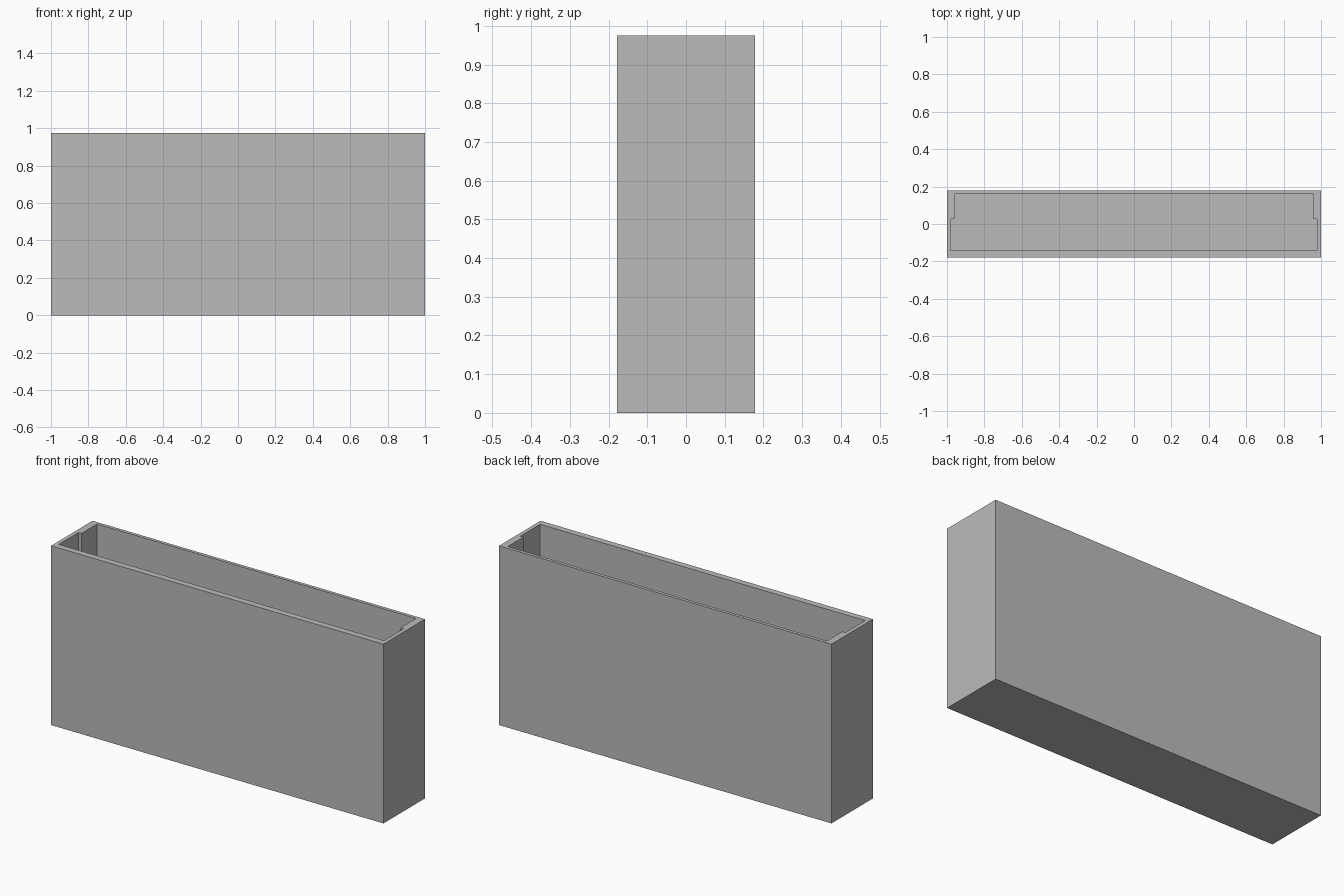
import bpy, bmesh

if "Cube" in bpy.data.objects:
    bpy.data.objects.remove(bpy.data.objects["Cube"], do_unlink=True)

HEIGHT, FLOOR = 0.975, 0.03
HALF_W, HALF_D = 1.0, 0.178

# Outer outline, and cavity outline that steps inward towards the back
outer = [(-HALF_W, -HALF_D), (HALF_W, -HALF_D), (HALF_W, HALF_D), (-HALF_W, HALF_D)]
right_half = [(0.978, -0.143), (0.978, 0.027), (0.96, 0.027), (0.96, 0.16)]
inner = right_half + [(-x, y) for x, y in reversed(right_half)]

bm = bmesh.new()


def ring(points, z):
    return [bm.verts.new((x, y, z)) for x, y in points]


def walls(points, z_low):
    """Walls running down from the rim, closed by a flat base."""
    top, low = ring(points, HEIGHT), ring(points, z_low)
    n = len(points)
    for i in range(n):
        j = (i + 1) % n
        bm.faces.new((low[i], low[j], top[j], top[i]))
    bm.faces.new(low)
    return [bm.edges.get((top[i], top[(i + 1) % n])) for i in range(n)]


# Outer shell, cavity and the flat rim between them
rim_edges = walls(outer, 0) + walls(inner, FLOOR)
bmesh.ops.triangle_fill(bm, edges=rim_edges, use_beauty=True, normal=(0, 0, 1))
bmesh.ops.recalc_face_normals(bm, faces=bm.faces)

mesh = bpy.data.meshes.new("open_box")
bm.to_mesh(mesh)
bm.free()

# Plain grey finish
grey = bpy.data.materials.new("plain grey")
grey.use_nodes = True
colour = (0.5, 0.5, 0.5, 1)
grey.diffuse_color = colour
grey.node_tree.nodes["Principled BSDF"].inputs["Base Color"].default_value = colour
mesh.materials.append(grey)

box = bpy.data.objects.new("open_box", mesh)
bpy.context.collection.objects.link(box)
